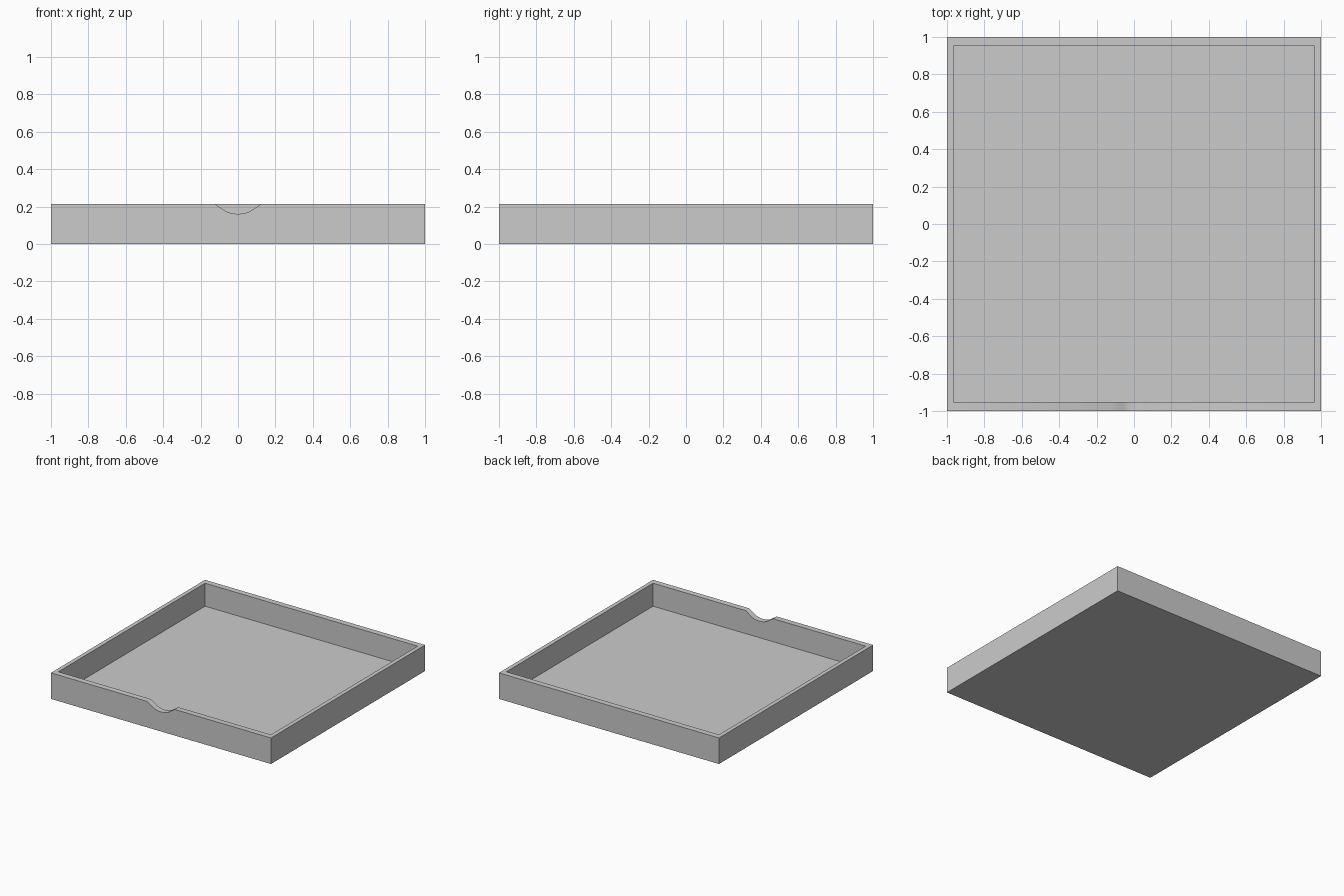
import bpy, bmesh, math

cube = bpy.data.objects.get("Cube")
if cube:
    bpy.data.objects.remove(cube, do_unlink=True)

HEIGHT, FLOOR = 0.214, 0.025
SIDE_WALL, END_WALL = 0.034, 0.048

grey = bpy.data.materials.new("plain grey")
grey.use_nodes = True
colour = (0.6, 0.6, 0.6, 1)
grey.diffuse_color = colour
grey.node_tree.nodes["Principled BSDF"].inputs["Base Color"].default_value = colour


def prism(name, outline, axis, start, end):
    """Extrude a 2D outline along y (outline in x, z) or z (outline in x, y)."""
    bm = bmesh.new()
    place = (lambda a, b: (a, start, b)) if axis == "y" else (lambda a, b: (a, b, start))
    face = bm.faces.new([bm.verts.new(place(a, b)) for a, b in outline])
    moved = bmesh.ops.extrude_face_region(bm, geom=[face])["geom"]
    step = (0, end - start, 0) if axis == "y" else (0, 0, end - start)
    bmesh.ops.translate(bm, verts=[v for v in moved if isinstance(v, bmesh.types.BMVert)], vec=step)
    bmesh.ops.recalc_face_normals(bm, faces=bm.faces)
    mesh = bpy.data.meshes.new(name)
    bm.to_mesh(mesh)
    bm.free()
    mesh.materials.append(grey)
    obj = bpy.data.objects.new(name, mesh)
    bpy.context.collection.objects.link(obj)
    return obj


def rectangle(x, y):
    return [(-x, -y), (x, -y), (x, y), (-x, y)]


# Solid tray block
tray = prism("tray", rectangle(1, 1), "z", 0, HEIGHT)

# Hollow interior
hollow = prism("hollow_cutter", rectangle(1 - SIDE_WALL, 1 - END_WALL), "z", FLOOR, 0.4)

# Shallow finger notch in the front rim
half = [(0.124, HEIGHT), (0.062, 0.173), (0.032, 0.163)]
notch_outline = ([(-0.124, 0.4)] + [(-x, z) for x, z in half] + [(0, 0.16)]
                 + half[::-1] + [(0.124, 0.4)])
notch = prism("notch_cutter", notch_outline, "y", -1.1, -0.8)

for cutter in (hollow, notch):
    cutter.hide_render = True
    cut = tray.modifiers.new(cutter.name, "BOOLEAN")
    cut.operation, cut.solver, cut.object = "DIFFERENCE", "EXACT", cutter

# Bake the cuts and remove the cutters
evaluated = tray.evaluated_get(bpy.context.evaluated_depsgraph_get())
baked = bpy.data.meshes.new_from_object(evaluated)
tray.modifiers.clear()
tray.data = baked
for cutter in (hollow, notch):
    bpy.data.objects.remove(cutter, do_unlink=True)

# Smooth notch, crisp tray edges
bpy.ops.object.select_all(action="DESELECT")
tray.select_set(True)
bpy.context.view_layer.objects.active = tray
bpy.ops.object.shade_smooth_by_angle(angle=math.radians(40))
